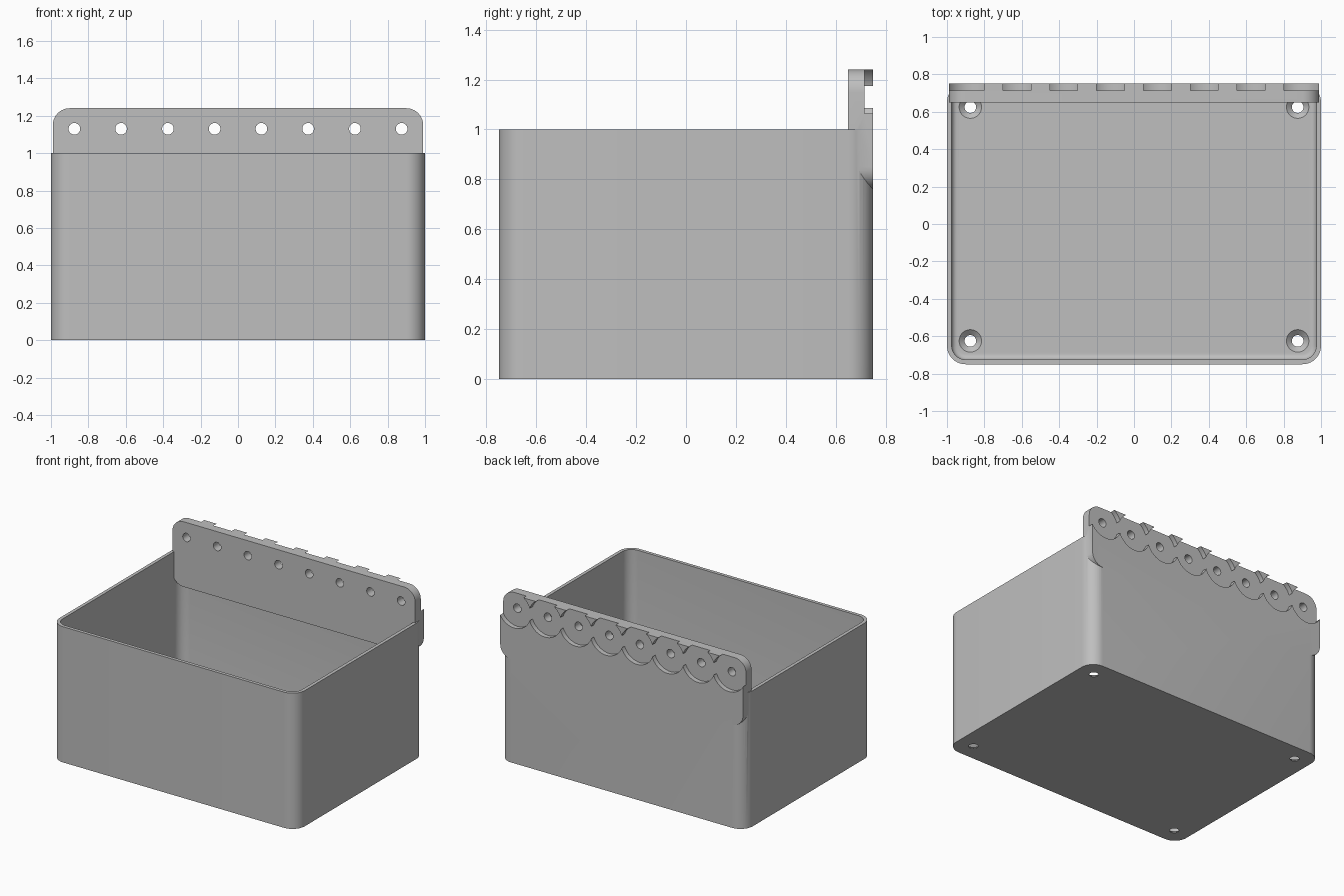
import bpy, bmesh, math
from mathutils import Matrix, Vector

if "Cube" in bpy.data.objects:
    bpy.data.objects.remove(bpy.data.objects["Cube"], do_unlink=True)

grey = bpy.data.materials.new("plain_grey")
grey.use_nodes = True
grey.diffuse_color = (0.52, 0.52, 0.52, 1)
grey.node_tree.nodes["Principled BSDF"].inputs["Base Color"].default_value = grey.diffuse_color


def rounded_rect(w, h, r, steps=10):
    """Outline points of a rounded rectangle with half sizes w and h."""
    pts = []
    for i, (sx, sy) in enumerate([(1, 1), (-1, 1), (-1, -1), (1, -1)]):
        for k in range(steps + 1):
            a = math.pi / 2 * (i + k / steps)
            pts.append((sx * (w - r) + r * math.cos(a), sy * (h - r) + r * math.sin(a)))
    return pts


def circle(r, n=48):
    return [(r * math.cos(2 * math.pi * k / n), r * math.sin(2 * math.pi * k / n)) for k in range(n)]


def loft(name, layers, matrix=Matrix()):
    """Closed solid through (outline, height) layers, capped at both ends."""
    bm = bmesh.new()
    rings = [[bm.verts.new((x, y, z)) for x, y in pts] for pts, z in layers]
    for a, b in zip(rings, rings[1:]):
        for i in range(len(a)):
            j = (i + 1) % len(a)
            bm.faces.new((a[i], a[j], b[j], b[i]))
    bm.faces.new(rings[0][::-1])
    bm.faces.new(rings[-1])
    bm.transform(matrix)
    bmesh.ops.recalc_face_normals(bm, faces=bm.faces)
    mesh = bpy.data.meshes.new(name)
    bm.to_mesh(mesh)
    bm.free()
    mesh.materials.append(grey)
    obj = bpy.data.objects.new(name, mesh)
    bpy.context.collection.objects.link(obj)
    return obj


def combine(target, tool, operation):
    """Apply a boolean with a helper solid, then remove the helper."""
    tool.hide_render = True
    mod = target.modifiers.new(operation, 'BOOLEAN')
    mod.object, mod.operation, mod.solver = tool, operation, 'EXACT'
    bpy.context.view_layer.objects.active = target
    bpy.ops.object.modifier_apply(modifier=mod.name)
    bpy.data.objects.remove(tool, do_unlink=True)


def facing_back(x, y, z):
    """Turn a loft so its height runs along y."""
    return Matrix.Translation((x, y, z)) @ Matrix.Rotation(-math.pi / 2, 4, 'X')


# Open box with thin walls and a small fillet around the floor
W, D, R, WALL, FLOOR, FILLET = 1.0, 0.75, 0.1, 0.025, 0.03, 0.03


def inset(d):
    return rounded_rect(W - d, D - d, R - d)


layers = [(inset(0), 0), (inset(0), 1), (inset(WALL), 1)]
for k in range(7):
    a = math.pi / 2 * k / 6
    layers.append((inset(WALL + FILLET * (1 - math.cos(a))), FLOOR + FILLET * (1 - math.sin(a))))
box = loft("box_with_hinge_plate", layers)

# Rounded plate set into the top of the back wall
plate_outline = rounded_rect(0.99, 0.24, 0.09)
combine(box, loft("hinge_plate", [(plate_outline, 0), (plate_outline, 0.1)],
                  facing_back(0, 0.65, 1.0)), 'UNION')

# Row of round recesses with through holes on the plate
for i in range(8):
    x = -0.875 + 0.25 * i
    for name, r, y in (("recess", 0.133, 0.715), ("plate_hole", 0.031, 0.6)):
        combine(box, loft(name, [(circle(r), 0), (circle(r), 0.3)],
                          facing_back(x, y, 1.13)), 'DIFFERENCE')

# Countersunk holes in the floor corners
for sx in (-1, 1):
    for sy in (-1, 1):
        place = Matrix.Translation(Vector((sx * 0.875, sy * 0.625, 0)))
        sink = [(circle(0.031), -0.05), (circle(0.031), 0.004), (circle(0.06), FLOOR), (circle(0.06), 0.07)]
        combine(box, loft("floor_hole", sink, place), 'DIFFERENCE')

# Smooth the rounded surfaces, keep the edges sharp
bpy.ops.object.select_all(action='DESELECT')
box.select_set(True)
bpy.context.view_layer.objects.active = box
bpy.ops.object.shade_smooth_by_angle(angle=math.radians(30))
